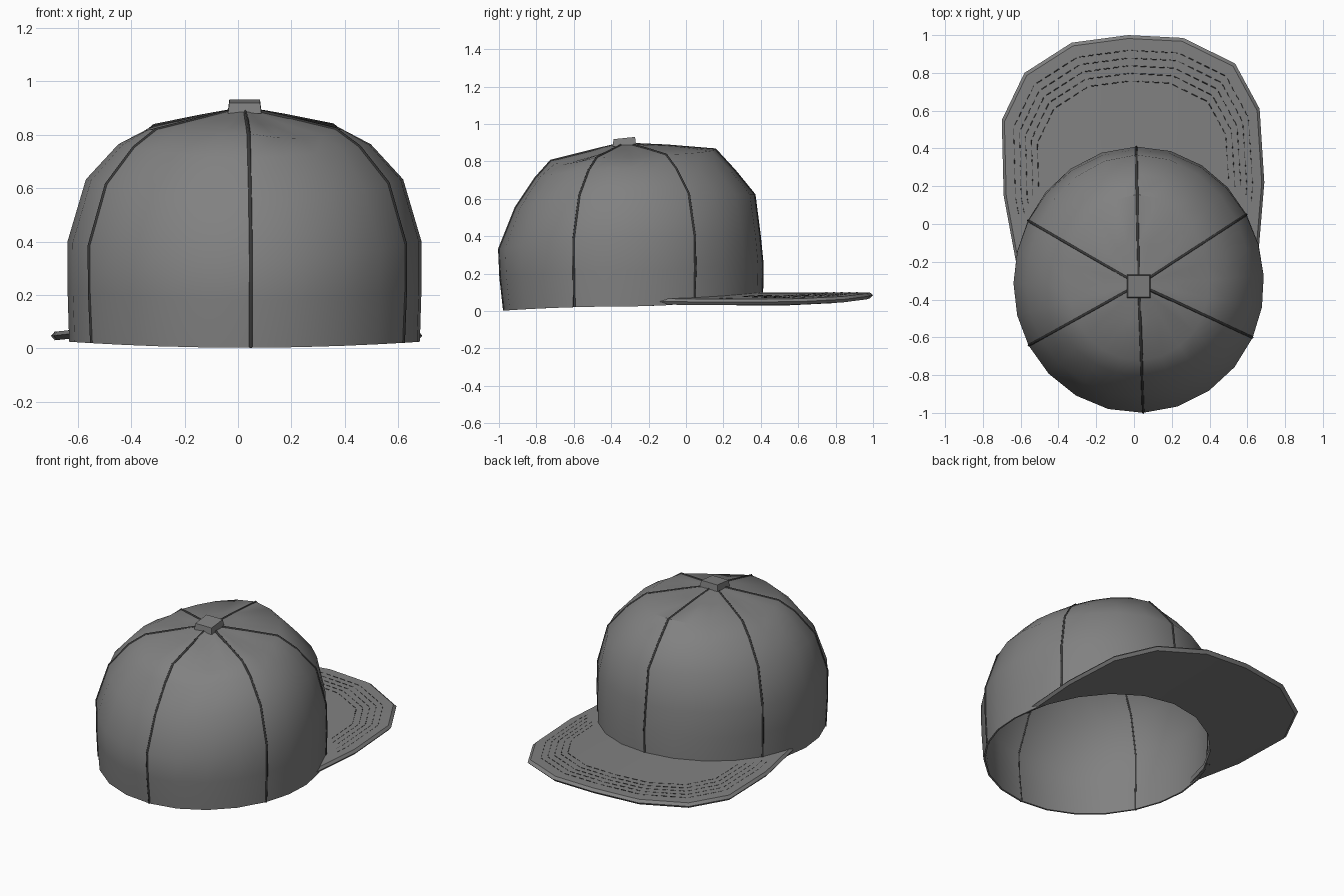
import bpy, bmesh
from math import sin, cos, radians, sqrt, pi
from mathutils import Vector

if "Cube" in bpy.data.objects:
    bpy.data.objects.remove(bpy.data.objects["Cube"])

CX, CY, APEX = 0.025, -0.32, 0.89
SEAMS = [-88, -25, 33, 91, 150, 209, 272]
# crown rows: (radius, height) at the front, side and back
ROWS = [((.722, .085), (.652, .025), (.648, .003)),
        ((.725, .25), (.658, .22), (.668, .18)),
        ((.710, .40), (.658, .40), (.675, .33)),
        ((.682, .62), (.590, .63), (.587, .55)),
        ((.580, .745), (.470, .76), (.480, .71)),
        ((.475, .86), (.370, .82), (.400, .80)),
        ((.220, .880), (.180, .860), (.190, .852)),
        ((.050, .888), (.050, .886), (.050, .886))]


def crown_point(deg, row, scale=1.0):
    a = radians(deg)
    c, s = cos(a), sin(a)
    front, side, back = ROWS[row]
    end = front if s > 0 else back
    r = scale / sqrt((s / end[0]) ** 2 + (c / side[0]) ** 2)
    return Vector((CX + r * c, CY + r * s, end[1] * s * s + side[1] * c * c))


def grey(name, value):
    m = bpy.data.materials.new(name)
    m.diffuse_color = (value, value, value, 1)
    m.use_nodes = True
    m.node_tree.nodes["Principled BSDF"].inputs["Base Color"].default_value = m.diffuse_color
    return m


CLOTH, THREAD = grey("cloth", 0.22), grey("thread", 0.04)


def make(name, bm, smooth=None, thickness=0):
    bmesh.ops.recalc_face_normals(bm, faces=bm.faces)
    me = bpy.data.meshes.new(name)
    bm.to_mesh(me)
    bm.free()
    me.materials.append(CLOTH)
    ob = bpy.data.objects.new(name, me)
    bpy.context.collection.objects.link(ob)
    bpy.ops.object.select_all(action='DESELECT')
    ob.select_set(True)
    bpy.context.view_layer.objects.active = ob
    if thickness:
        sol = ob.modifiers.new("thickness", 'SOLIDIFY')
        sol.thickness = thickness
        sol.offset = 0
        bpy.ops.object.modifier_apply(modifier=sol.name)
    if smooth:
        bpy.ops.object.shade_smooth_by_angle(angle=radians(smooth))
    return ob


# Crown shell: six panels, four segments each, slightly slack near the top
bm = bmesh.new()
angles = []
for a, b in zip(SEAMS, SEAMS[1:]):
    angles += [(a + (b - a) * k / 4, sin(pi * k / 4), a) for k in range(4)]
rings = []
for i in range(len(ROWS)):
    ring = []
    for deg, mid, panel in angles:
        p = crown_point(deg, i)
        if i in (5, 6):
            p.z -= mid * (0.025 if panel == -88 else 0.008)
        ring.append(bm.verts.new(p))
    rings.append(ring)
n = len(angles)
for lo, hi in zip(rings, rings[1:]):
    for k in range(n):
        bm.faces.new((lo[k], lo[(k + 1) % n], hi[(k + 1) % n], hi[k]))
top = bm.verts.new((CX, CY, APEX))
for k in range(n):
    bm.faces.new((rings[-1][k], rings[-1][(k + 1) % n], top))
make("crown", bm, 40, thickness=0.010)


# Thin piping along a list of paths
def tube(name, paths, radius):
    cu = bpy.data.curves.new(name, 'CURVE')
    cu.dimensions = '3D'
    cu.bevel_depth = radius
    cu.bevel_resolution = 0
    cu.materials.append(THREAD)
    for pts in paths:
        sp = cu.splines.new('POLY')
        sp.points.add(len(pts) - 1)
        for q, p in zip(sp.points, pts):
            q.co = (*p, 1)
    ob = bpy.data.objects.new(name, cu)
    bpy.context.collection.objects.link(ob)


# Seam over each panel joint, showing inside and out
tube("panel_seams", [[crown_point(d, i) for i in range(len(ROWS))]
                     for d in SEAMS[:-1]], 0.0105)

# Square top button, slightly tapered and tilted
bm = bmesh.new()
bmesh.ops.create_cube(bm, size=1)
for v in bm.verts:
    w = 0.125 if v.co.z < 0 else 0.115
    v.co = Vector((CX + v.co.x * w, CY - .01 + v.co.y * w,
                   0.905 + v.co.z * 0.04 + v.co.y * 0.012))
make("top_button", bm)

# Brim: from the crown's edge to a faceted outline, drooping at the sides
OUTLINE = [(.655, -.2), (.69, .22), (.665, .61), (.535, .85), (.26, .985),
           (-.03, 1.0), (-.33, .96), (-.58, .80), (-.70, .55), (-.69, .15), (-.625, -.2)]


def brim_z(x):
    return 0.10 - 0.08 * x * x


def brim_layer(bm, drop, inset):
    cols = []
    for i, (x, y) in enumerate(OUTLINE):
        p = crown_point(9 + 162 * i / (len(OUTLINE) - 1), 0, 0.985)
        f = 1 - inset
        ox, oy = x * f, .1 + (y - .1) * f
        col = []
        for k in range(6):
            t = k / 5
            X, Y = p.x + (ox - p.x) * t, p.y + (oy - p.y) * t
            col.append(bm.verts.new((X, Y, brim_z(X) - drop)))
        cols.append(col)
    return cols


bm = bmesh.new()
upper = brim_layer(bm, 0, 0.02)
lower = brim_layer(bm, 0.032, 0.02)
rim = [bm.verts.new((x, y, brim_z(x) - 0.014)) for x, y in OUTLINE]
for i in range(len(OUTLINE) - 1):
    for k in range(5):
        for g in (upper, lower):
            bm.faces.new((g[i][k], g[i][k + 1], g[i + 1][k + 1], g[i + 1][k]))
    bm.faces.new((upper[i][0], upper[i + 1][0], lower[i + 1][0], lower[i][0]))
    bm.faces.new((upper[i][5], upper[i + 1][5], rim[i + 1], rim[i]))
    bm.faces.new((rim[i], rim[i + 1], lower[i + 1][5], lower[i][5]))
for i in (0, -1):
    bm.faces.new(upper[i] + [rim[i]] + lower[i][::-1])
make("brim", bm, 30)

# Five rows of brim stitching, each a run of short dashes
dashes = []
for s in (.91, .865, .82, .775, .73):
    row = [Vector((x * s, .1 + (y - .1) * s)) for x, y in OUTLINE]
    for a, b in zip(row, row[1:]):
        count = max(1, round((b - a).length / 0.05))
        for k in range(count):
            pts = [a.lerp(b, (k + e) / count) for e in (.1, .75)]
            clear = all(((p.x - CX) / .69) ** 2 + ((p.y - CY) / .76) ** 2 > 1 for p in pts)
            if clear and pts[0].y > .08:
                dashes.append([Vector((p.x, p.y, brim_z(p.x) - .001)) for p in pts])
tube("brim_stitching", dashes, 0.0025)
